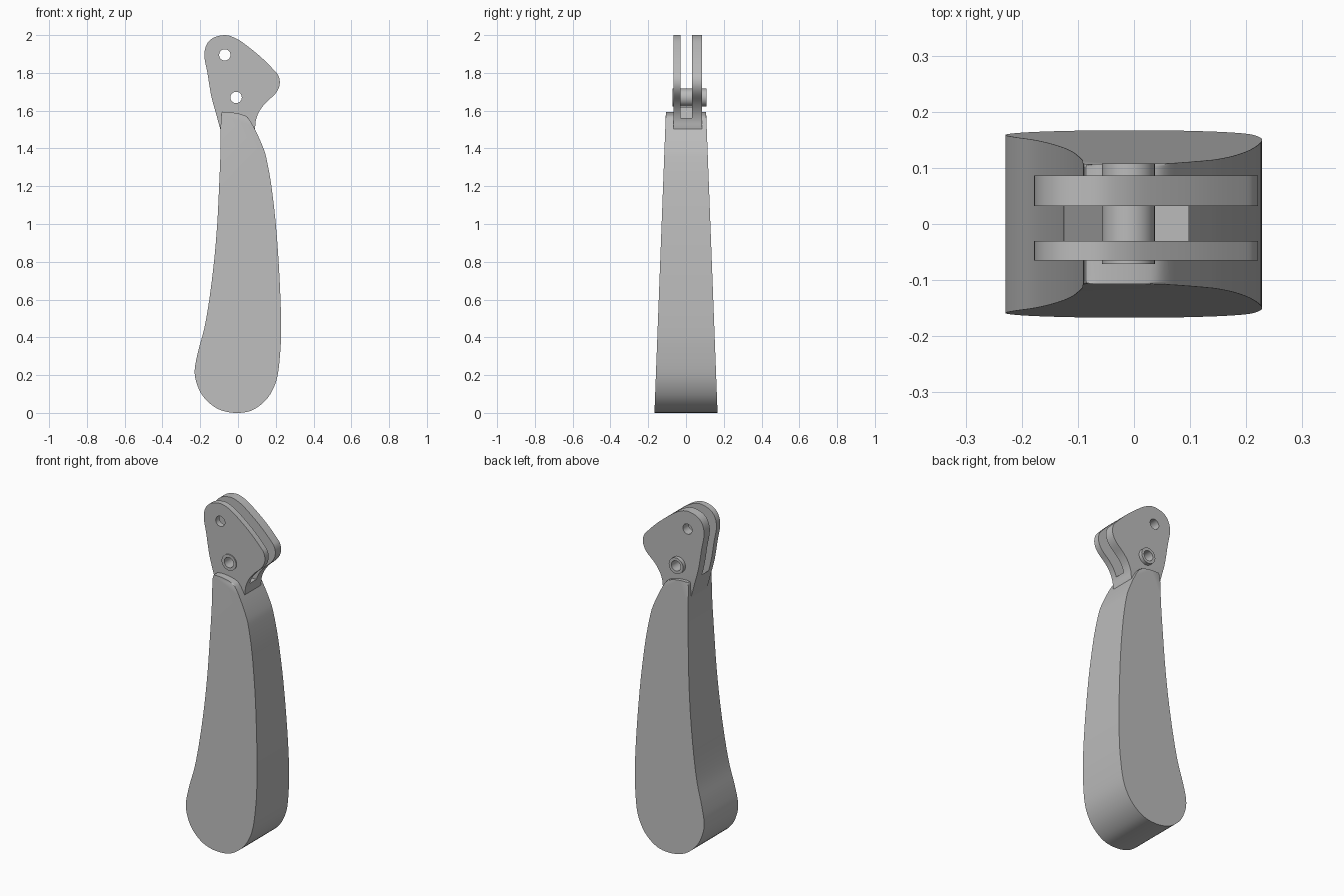
import bpy
import bmesh
import math
from mathutils import Vector

cube = bpy.data.objects.get("Cube")
if cube:
    bpy.data.objects.remove(cube, do_unlink=True)

grey = bpy.data.materials.new("plain_grey")
grey.use_nodes = True
grey_value = (0.5, 0.5, 0.5, 1)
grey.diffuse_color = grey_value
grey.node_tree.nodes["Principled BSDF"].inputs["Base Color"].default_value = grey_value


def smooth_outline(points, steps=4):
    """Closed curve running through all the given points."""
    count = len(points)
    result = []
    for i in range(count):
        a, b, c, d = (Vector(points[(i + k) % count]) for k in (-1, 0, 1, 2))
        for s in range(steps):
            t = s / steps
            result.append(b + (c - a) * t / 2
                          + (2 * a - 5 * b + 4 * c - d) * t * t / 2
                          + (3 * b - a - 3 * c + d) * t ** 3 / 2)
    return result


def circle(centre, radius, sides=40):
    return [Vector((centre[0] + radius * math.cos(math.tau * i / sides),
                    centre[1] + radius * math.sin(math.tau * i / sides)))
            for i in range(sides)]


def prism(name, outline, front, back, rim=0):
    """Extrude an x-z outline along y; front and back give y at each height."""
    bm = bmesh.new()
    front_verts = [bm.verts.new((x, front(z), z)) for x, z in outline]
    back_verts = [bm.verts.new((x, back(z), z)) for x, z in outline]
    caps = [bm.faces.new(front_verts), bm.faces.new(back_verts[::-1])]
    count = len(outline)
    for i in range(count):
        j = (i + 1) % count
        bm.faces.new((front_verts[j], front_verts[i], back_verts[i], back_verts[j]))
    if rim:
        edges = [e for cap in caps for e in cap.edges]
        bmesh.ops.bevel(bm, geom=edges, offset=rim, segments=4, profile=0.5,
                        affect='EDGES', clamp_overlap=True)
    bmesh.ops.recalc_face_normals(bm, faces=bm.faces)
    mesh = bpy.data.meshes.new(name)
    bm.to_mesh(mesh)
    bm.free()
    obj = bpy.data.objects.new(name, mesh)
    bpy.context.collection.objects.link(obj)
    mesh.materials.append(grey)
    return obj


def flat(y):
    return lambda z: y


def select(obj):
    bpy.ops.object.select_all(action='DESELECT')
    obj.select_set(True)
    bpy.context.view_layer.objects.active = obj


def cut(obj, cutter):
    cutter.hide_render = True
    mod = obj.modifiers.new("cut", 'BOOLEAN')
    mod.operation = 'DIFFERENCE'
    mod.solver = 'EXACT'
    mod.object = cutter
    select(obj)
    bpy.ops.object.modifier_apply(modifier=mod.name)


# Handle: rounded grip that thins towards the top
grip_outline = smooth_outline([
    (-0.09, 1.57), (-0.092, 1.4), (-0.1, 1.2), (-0.11, 1), (-0.127, 0.8),
    (-0.152, 0.6), (-0.178, 0.45), (-0.21, 0.33), (-0.229, 0.23), (-0.22, 0.16),
    (-0.187, 0.09), (-0.13, 0.035), (-0.07, 0.008), (0, 0), (0.07, 0.012),
    (0.135, 0.055), (0.18, 0.115), (0.21, 0.2), (0.225, 0.34), (0.228, 0.45),
    (0.225, 0.6), (0.215, 0.8), (0.2, 1), (0.177, 1.2), (0.152, 1.34),
    (0.133, 1.405), (0.095, 1.49), (0.055, 1.56), (0.02, 1.58), (-0.03, 1.59),
    (-0.075, 1.59)])


def half_width(z):
    return 0.167 - 0.038 * z


handle = prism("handle", grip_outline, lambda z: -half_width(z), half_width, rim=0.018)

# Forked head, rooted inside the handle
head_outline = smooth_outline([
    (-0.06, 1.4), (-0.093, 1.5), (-0.115, 1.58), (-0.142, 1.68), (-0.162, 1.8),
    (-0.178, 1.89), (-0.166, 1.95), (-0.13, 1.986), (-0.07, 2), (-0.02, 1.987),
    (0.03, 1.957), (0.12, 1.885), (0.19, 1.815), (0.216, 1.78), (0.22, 1.735),
    (0.198, 1.69), (0.145, 1.64), (0.112, 1.595), (0.095, 1.55), (0.088, 1.5),
    (0.06, 1.4)])
front_y, back_y = -0.065, 0.086
head = prism("forked_head", head_outline, flat(front_y), flat(back_y), rim=0.015)

# Pivot sleeve crossing the fork
pivot = (-0.01, 1.67)
sleeve = prism("pivot_sleeve", circle(pivot, 0.047),
               flat(front_y - 0.006), flat(back_y + 0.022), rim=0.004)

# Cutters: fork slot with a raised left lip, and the two through holes
slot = prism("slot_cutter",
             [(-0.4, 1.62), (-0.125, 1.62), (-0.055, 1.56), (0.4, 1.56), (0.4, 2.2), (-0.4, 2.2)],
             flat(-0.03), flat(0.032))
pivot_hole = prism("pivot_hole_cutter", circle(pivot, 0.03), flat(-0.4), flat(0.4))
top_hole = prism("top_hole_cutter", circle((-0.07, 1.895), 0.03), flat(-0.4), flat(0.4))

for cutter in (slot, pivot_hole, top_hole):
    cut(head, cutter)
cut(handle, slot)
cut(sleeve, pivot_hole)
for cutter in (slot, pivot_hole, top_hole):
    bpy.data.objects.remove(cutter, do_unlink=True)

for obj in (handle, head, sleeve):
    select(obj)
    bpy.ops.object.shade_smooth_by_angle(angle=math.radians(32))
